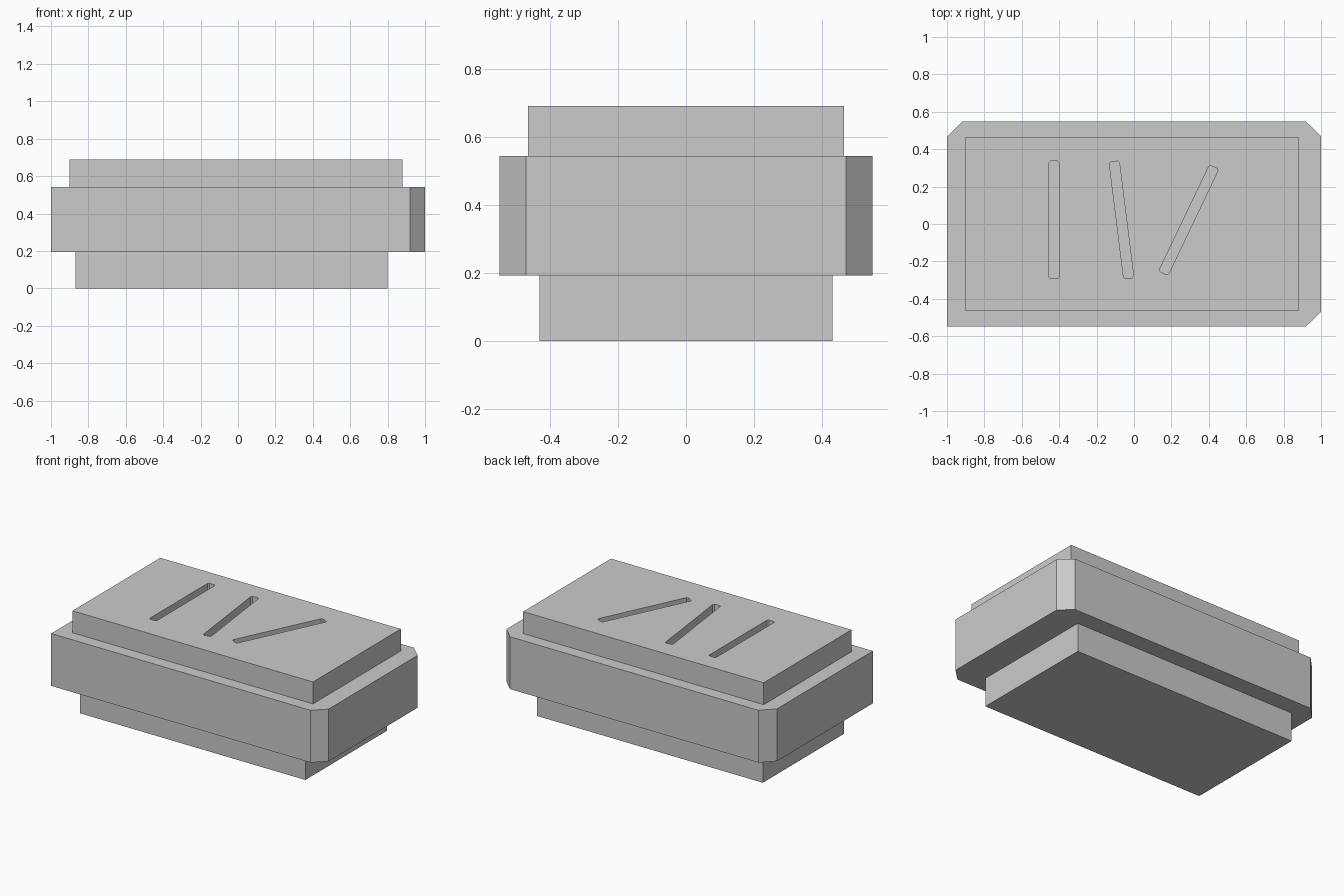
import bpy, bmesh, math
from mathutils import Vector

if "Cube" in bpy.data.objects:
    bpy.data.objects.remove(bpy.data.objects["Cube"])

grey = bpy.data.materials.new("plain grey")
grey.diffuse_color = (0.6, 0.6, 0.6, 1)
grey.use_nodes = True
grey.node_tree.nodes["Principled BSDF"].inputs["Base Color"].default_value = grey.diffuse_color


def prism(name, outline, z0, z1):
    """Extrude a flat outline from z0 up to z1."""
    bm = bmesh.new()
    face = bm.faces.new([bm.verts.new((x, y, z0)) for x, y in outline])
    top = bmesh.ops.extrude_face_region(bm, geom=[face])["geom"]
    for v in top:
        if isinstance(v, bmesh.types.BMVert):
            v.co.z = z1
    bmesh.ops.recalc_face_normals(bm, faces=bm.faces)
    mesh = bpy.data.meshes.new(name)
    bm.to_mesh(mesh)
    bm.free()
    mesh.materials.append(grey)
    obj = bpy.data.objects.new(name, mesh)
    bpy.context.collection.objects.link(obj)
    return obj


def rectangle(x0, x1, y):
    return [(x0, -y), (x1, -y), (x1, y), (x0, y)]


def slot_outline(start, end, width, c=0.008):
    """Narrow bar between two points with clipped corners."""
    a, b = Vector(start), Vector(end)
    d = (b - a).normalized()
    n = Vector((-d.y, d.x))
    length, h = (b - a).length, width / 2
    local = [(0, -h + c), (c, -h), (length - c, -h), (length, -h + c),
             (length, h - c), (length - c, h), (c, h), (0, h - c)]
    return [tuple(a + d * u + n * v) for u, v in local]


# Base plinth
prism("base", rectangle(-0.87, 0.80, 0.43), 0, 0.193)

# Main body, three corners clipped and the front left one square
prism("body", [(-1, -0.547), (0.92, -0.547), (1, -0.47), (1, 0.47),
               (0.92, 0.547), (-0.92, 0.547), (-1, 0.465)], 0.193, 0.543)

# Top plate
plate = prism("top_plate", rectangle(-0.9, 0.88, 0.464), 0.543, 0.69)

# Three slots cut into the top plate
slots = [((-0.428, -0.292), (-0.428, 0.336)),
         ((-0.028, -0.29), (-0.106, 0.334)),
         ((0.157, -0.263), (0.428, 0.304))]
for i, (start, end) in enumerate(slots):
    cutter = prism(f"slot_cutter_{i + 1}", slot_outline(start, end, 0.054), 0.59, 0.75)
    cutter.hide_render = True
    cutter.display_type = 'WIRE'
    cut = plate.modifiers.new(f"slot_{i + 1}", 'BOOLEAN')
    cut.operation = 'DIFFERENCE'
    cut.solver = 'EXACT'
    cut.object = cutter
